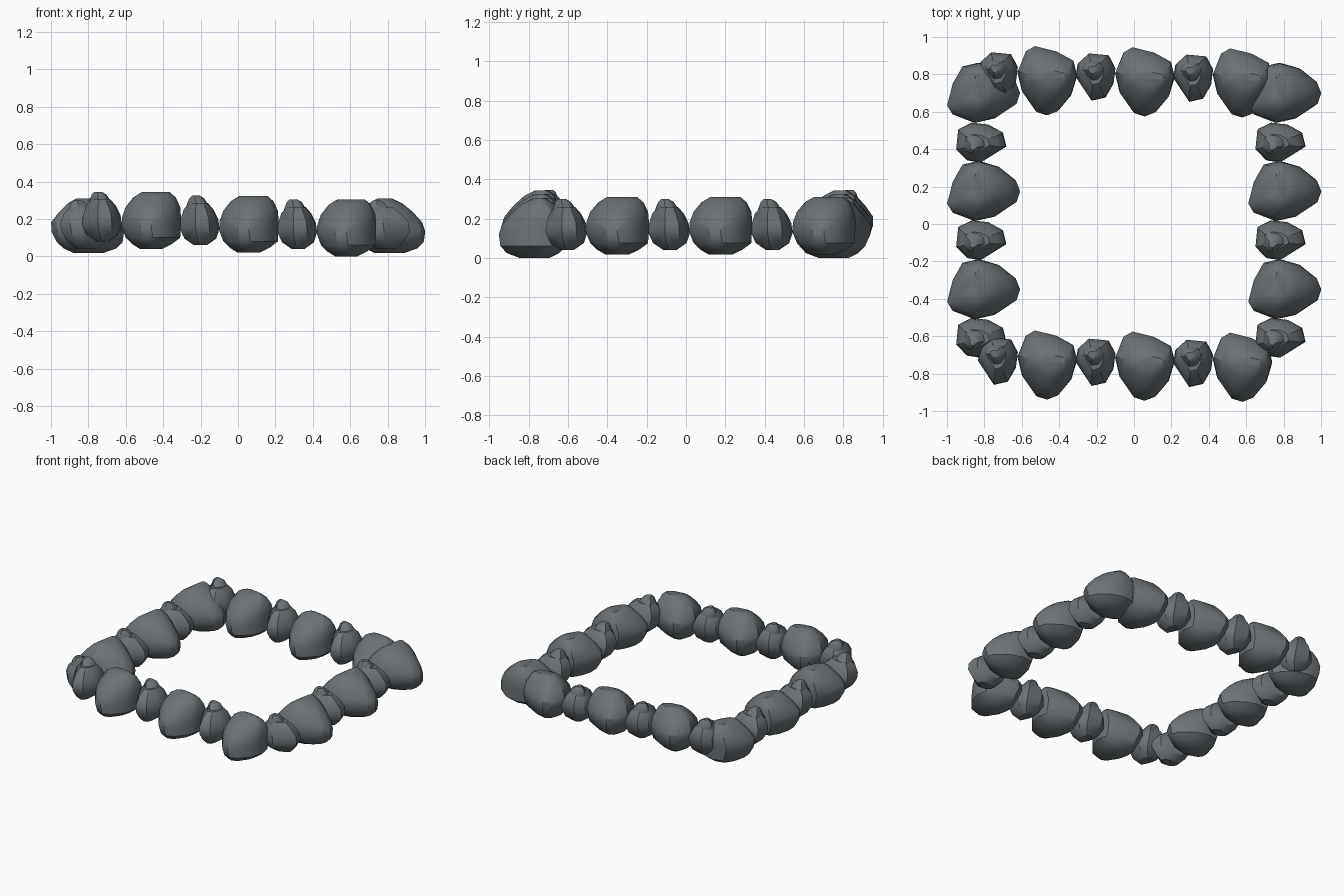
import bpy, bmesh, math

if "Cube" in bpy.data.objects:
    bpy.data.objects.remove(bpy.data.objects["Cube"])

stone = bpy.data.materials.new("slate grey stone")
stone.diffuse_color = (0.15, 0.172, 0.185, 1)
stone.use_nodes = True
stone.node_tree.nodes["Principled BSDF"].inputs["Base Color"].default_value = stone.diffuse_color

# plan outlines, scaled so each spans -1..1
BIG = [(-.43, 1), (.3, .84), (.88, .56), (1, .12), (.82, -.4), (.36, -.88), (0, -1),
       (-.36, -.9), (-.85, -.3), (-1, .25), (-.72, .85)]
SMALL = [(-.35, 1), (.7, .92), (1, .42), (.9, -.26), (.5, -.86), (-.2, -1),
         (-.6, -.4), (-1, .05), (-.9, .6)]

# rings: height, x min, x max, y min, y max
BIG_RINGS = [(0, -.06, .06, -.08, .07), (.025, -.10, .11, -.145, .12), (.06, -.135, .156, -.178, .155),
             (.12, -.158, .158, -.186, .182), (.17, -.155, .16, -.17, .184), (.225, -.135, .156, -.125, .145),
             (.275, -.095, .132, -.07, .10), (.303, -.05, .10, -.015, .055)]
SMALL_RINGS = [(0, -.03, .04, -.06, .05), (.035, -.08, .09, -.095, .09), (.09, -.106, .107, -.125, .12),
               (.14, -.10, .10, -.122, .128), (.19, -.085, .075, -.085, .11), (.225, -.055, .045, -.04, .08)]
# ridge that breaks through the top of the small stones
CREST = [(.07, -.05, .09, -.07, .09), (.15, -.06, .088, -.06, .10), (.21, -.07, .05, -.02, .09),
         (.25, -.055, .025, .0, .075), (.265, -.04, .0, .02, .06)]


def add_hull(bm, outline, rings):
    new = []
    for z, x0, x1, y0, y1 in rings:
        for u, v in outline:
            new.append(bm.verts.new(((x0 + x1) / 2 + u * (x1 - x0) / 2,
                                     (y0 + y1) / 2 + v * (y1 - y0) / 2, z)))
    out = bmesh.ops.convex_hull(bm, input=new)
    loose = [v for v in out["geom_interior"] if isinstance(v, bmesh.types.BMVert)]
    bmesh.ops.delete(bm, geom=loose, context='VERTS')


def make_mesh(name, hulls):
    bm = bmesh.new()
    for outline, rings in hulls:
        add_hull(bm, outline, rings)
    bmesh.ops.recalc_face_normals(bm, faces=bm.faces)
    me = bpy.data.meshes.new(name)
    bm.to_mesh(me)
    bm.free()
    me.materials.append(stone)
    return me


big_mesh = make_mesh("large_stone", [(BIG, BIG_RINGS)])
small_mesh = make_mesh("small_stone", [(SMALL, SMALL_RINGS), (SMALL, CREST)])


def place(name, mesh, loc, turn=0, scale=(1, 1, 1)):
    ob = bpy.data.objects.new(name, mesh.copy())
    ob.location = loc
    ob.rotation_euler.z = turn
    ob.scale = scale
    bpy.context.collection.objects.link(ob)
    bpy.context.view_layer.objects.active = ob
    ob.select_set(True)


for i in range(3):
    # front and back rows, sinking slightly toward the right
    for side, yb, ys in (("front", -.753, -.735), ("back", .767, .79)):
        place(f"{side}_large_stone_{i + 1}", big_mesh, (-.465 + .522 * i, yb - .006 * i, .04 - .02 * i))
        place(f"{side}_small_stone_{i + 1}", small_mesh, (-.728 + .522 * i, ys - .006 * i, .08 - .02 * i))
    # left and right columns, turned a quarter
    for side, xb, xs in (("left", -.805, -.815), ("right", .805, .785)):
        place(f"{side}_large_stone_{i + 1}", big_mesh, (xb, .70 - .525 * i, .018),
              math.pi / 2, (1.01, 1.055, .965))
        place(f"{side}_small_stone_{i + 1}", small_mesh, (xs, .435 - .522 * i, .042),
              math.pi / 2, (1, 1.06, .97))

bpy.ops.object.shade_smooth_by_angle(angle=math.radians(32))
